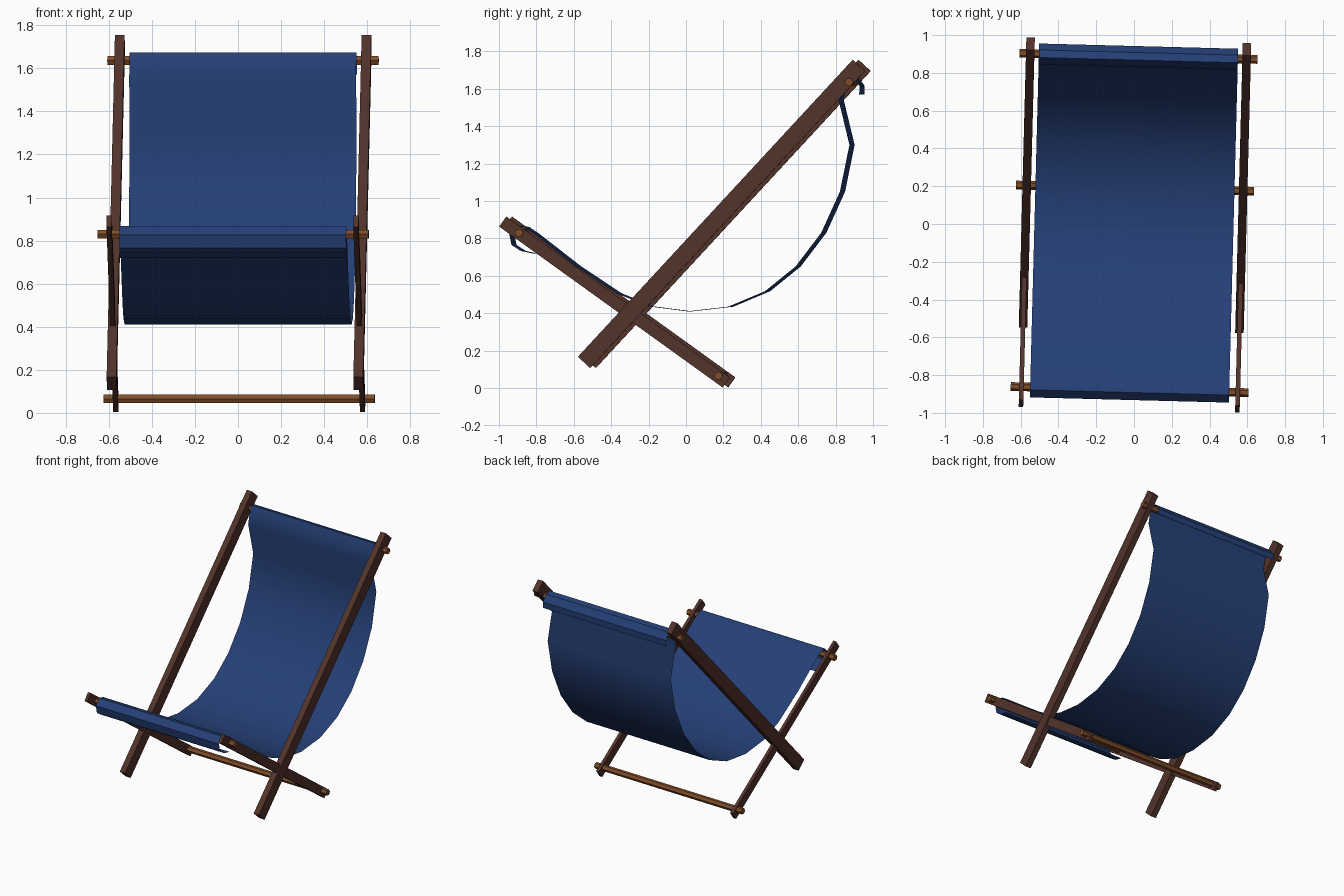
import bpy, bmesh, math
from mathutils import Matrix, Vector

if "Cube" in bpy.data.objects:
    bpy.data.objects.remove(bpy.data.objects["Cube"])

YAW = Matrix.Rotation(math.radians(-1.5), 4, 'Z')  # whole chair is turned slightly


def material(name, rgb):
    m = bpy.data.materials.new(name)
    m.diffuse_color = (*rgb, 1)
    m.use_nodes = True
    m.node_tree.nodes["Principled BSDF"].inputs["Base Color"].default_value = m.diffuse_color
    return m


DARK_WOOD = material("dark_wood", (0.085, 0.033, 0.024))
LIGHT_WOOD = material("light_wood", (0.22, 0.075, 0.022))
CANVAS = material("canvas", (0.018, 0.05, 0.18))


def add_object(name, bm, mat):
    bm.transform(YAW)
    me = bpy.data.meshes.new(name)
    bm.to_mesh(me)
    bm.free()
    me.materials.append(mat)
    ob = bpy.data.objects.new(name, me)
    bpy.context.collection.objects.link(ob)
    return ob


def rail(name, x, a, b, thick, width):
    """Box running from a to b, given as (y, z)."""
    d = Vector(b) - Vector(a)
    bm = bmesh.new()
    bmesh.ops.create_cube(bm, size=1)
    mid = (Vector(a) + Vector(b)) / 2
    bm.transform(Matrix.Translation((x, mid.x, mid.y))
                 @ Matrix.Rotation(math.atan2(d.y, d.x), 4, 'X')
                 @ Matrix.Diagonal((thick, d.length, width, 1)))
    add_object(name, bm, DARK_WOOD)


def rod(name, y, z):
    """Six-sided cross bar, flat on top."""
    bm = bmesh.new()
    bmesh.ops.create_cone(bm, cap_ends=True, segments=6, radius1=0.023,
                          radius2=0.023, depth=1.26)
    bm.transform(Matrix.Translation((0, y, z)) @ Matrix.Rotation(math.pi / 2, 4, 'Y'))
    add_object(name, bm, LIGHT_WOOD)


# Side rails
for side, x in (("left", -0.573), ("right", 0.573)):
    rail(f"back_rail_{side}", x, (-0.53, 0.137), (0.94, 1.725), 0.045, 0.089)
    rail(f"seat_rail_{side}", x, (-0.965, 0.89), (0.23, 0.03), 0.024, 0.066)

# Cross bars
rod("top_bar", 0.888, 1.636)
rod("front_bar", -0.877, 0.83)
rod("foot_bar", 0.19, 0.065)

# Canvas sling: wraps the top bar, sags, wraps the front bar
profile = [(0.94, 1.57), (0.942, 1.615), (0.908, 1.663), (0.868, 1.674),
           (0.848, 1.625), (0.83, 1.54), (0.888, 1.30), (0.837, 1.05),
           (0.737, 0.83), (0.6, 0.65), (0.437, 0.518), (0.24, 0.435),
           (0.02, 0.41), (-0.19, 0.437), (-0.36, 0.508), (-0.58, 0.655),
           (-0.80, 0.826), (-0.85, 0.86), (-0.892, 0.868), (-0.932, 0.825),
           (-0.92, 0.765), (-0.87, 0.733), (-0.81, 0.72)]
bm = bmesh.new()
rows = [[bm.verts.new((x, y, z)) for x in (-0.527, 0.527)] for y, z in profile]
for (a, b), (c, d) in zip(rows, rows[1:]):
    bm.faces.new((a, b, d, c))
sling = add_object("canvas_sling", bm, CANVAS)
bpy.context.view_layer.objects.active = sling
sling.select_set(True)
bpy.ops.object.shade_smooth_by_angle(angle=math.radians(32))
